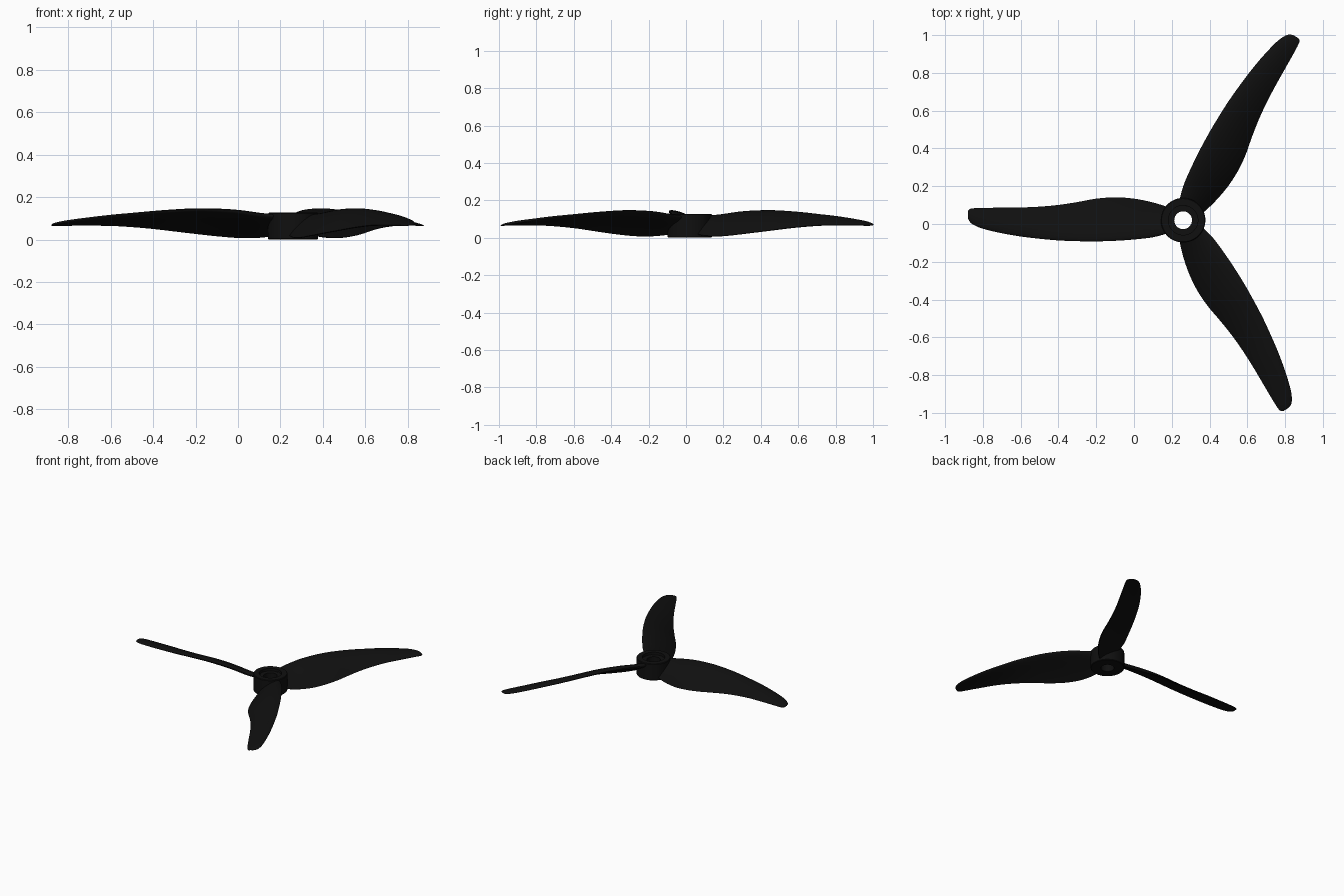
import bpy, bmesh, math
from mathutils import Vector, Matrix

cube = bpy.data.objects.get("Cube")
if cube:
    bpy.data.objects.remove(cube, do_unlink=True)

CENTRE = Vector((0.26, 0.02, 0.0))

black = bpy.data.materials.new("black plastic")
black.diffuse_color = (0.005, 0.005, 0.005, 1)
black.use_nodes = True
black.node_tree.nodes["Principled BSDF"].inputs["Base Color"].default_value = (0.005, 0.005, 0.005, 1)

# Blade stations: x, leading y, leading z, trailing y, trailing z, thickness
STATIONS = [
    (0.19, -0.045, 0.112, 0.085, 0.020, 0.034),
    (0.10, -0.070, 0.122, 0.113, 0.009, 0.034),
    (0.00, -0.082, 0.136, 0.133, 0.008, 0.033),
    (-0.10, -0.089, 0.142, 0.140, 0.016, 0.032),
    (-0.20, -0.092, 0.143, 0.133, 0.027, 0.030),
    (-0.30, -0.091, 0.138, 0.115, 0.039, 0.028),
    (-0.40, -0.087, 0.130, 0.100, 0.051, 0.026),
    (-0.50, -0.078, 0.120, 0.091, 0.060, 0.024),
    (-0.60, -0.066, 0.110, 0.087, 0.066, 0.022),
    (-0.70, -0.049, 0.098, 0.086, 0.067, 0.019),
    (-0.80, -0.025, 0.084, 0.085, 0.067, 0.016),
    (-0.85, -0.004, 0.075, 0.083, 0.066, 0.012),
    (-0.872, 0.015, 0.070, 0.078, 0.065, 0.008),
    (-0.88, 0.036, 0.067, 0.064, 0.065, 0.004),
]


def smooth_stations(rows, steps):
    """Run a Catmull-Rom spline through the stations."""
    out = []
    for i in range(len(rows) - 1):
        p = [rows[max(0, min(len(rows) - 1, i + k))] for k in (-1, 0, 1, 2)]
        for s in range(steps):
            t = s / steps
            out.append([0.5 * (2 * b + (c - a) * t + (2 * a - 5 * b + 4 * c - d) * t * t
                               + (3 * b - a - 3 * c + d) * t ** 3)
                        for a, b, c, d in zip(*p)])
    return out + [list(rows[-1])]


def section(row, n=14):
    """Closed airfoil loop: over the top to the trailing edge, back underneath."""
    x, ly, lz, ty, tz, thick = row
    lead, trail = Vector((x, ly, lz)), Vector((x, ty, tz))
    chord = trail - lead
    up = Vector((0, -chord.z, chord.y)).normalized()
    pts = []
    for k in range(2 * n):
        t = 0.5 - 0.5 * math.cos(math.pi * k / n)
        half = 5 * thick * (0.2969 * math.sqrt(t) - 0.126 * t - 0.3516 * t * t
                            + 0.2843 * t ** 3 - 0.1015 * t ** 4) + 0.002 * t * (thick > 0.005)
        camber = 0.05 * chord.length * 4 * t * (1 - t)
        pts.append(lead + chord * t + up * (camber + (half if k <= n else -half)))
    return pts


def finish(bm, name, angle):
    bmesh.ops.recalc_face_normals(bm, faces=bm.faces)
    mesh = bpy.data.meshes.new(name)
    bm.to_mesh(mesh)
    bm.free()
    mesh.materials.append(black)
    obj = bpy.data.objects.new(name, mesh)
    bpy.context.collection.objects.link(obj)
    bpy.ops.object.select_all(action='DESELECT')
    obj.select_set(True)
    bpy.context.view_layer.objects.active = obj
    bpy.ops.object.shade_smooth_by_angle(angle=math.radians(angle))
    return obj


def bridge(bm, a, b):
    for i in range(len(a)):
        j = (i + 1) % len(a)
        bm.faces.new((a[i], a[j], b[j], b[i]))


def make_blade(name, degrees):
    bm = bmesh.new()
    loops = [[bm.verts.new(p - CENTRE) for p in section(r)] for r in smooth_stations(STATIONS, 4)]
    for a, b in zip(loops, loops[1:]):
        bridge(bm, a, b)
    bm.faces.new(loops[0])
    bm.faces.new(loops[-1])
    bm.transform(Matrix.Translation(CENTRE) @ Matrix.Rotation(math.radians(degrees), 4, 'Z'))
    return finish(bm, name, 50)


# Hub: turned ring with a shallow recess around the shaft hole
def make_hub(segments=64):
    profile = [(0.047, 0.0), (0.114, 0.0), (0.118, 0.004), (0.118, 0.123),
               (0.114, 0.127), (0.078, 0.127), (0.078, 0.107), (0.047, 0.107)]
    bm = bmesh.new()
    rings = [[bm.verts.new(CENTRE + Vector((r * math.cos(a), r * math.sin(a), z)))
              for a in (2 * math.pi * i / segments for i in range(segments))]
             for r, z in profile]
    for i in range(len(rings)):
        bridge(bm, rings[i], rings[(i + 1) % len(rings)])
    return finish(bm, "hub", 30)


make_hub()
for blade_name, turn in (("right_blade", 0), ("back_left_blade", -120), ("front_left_blade", 120)):
    make_blade(blade_name, turn)
